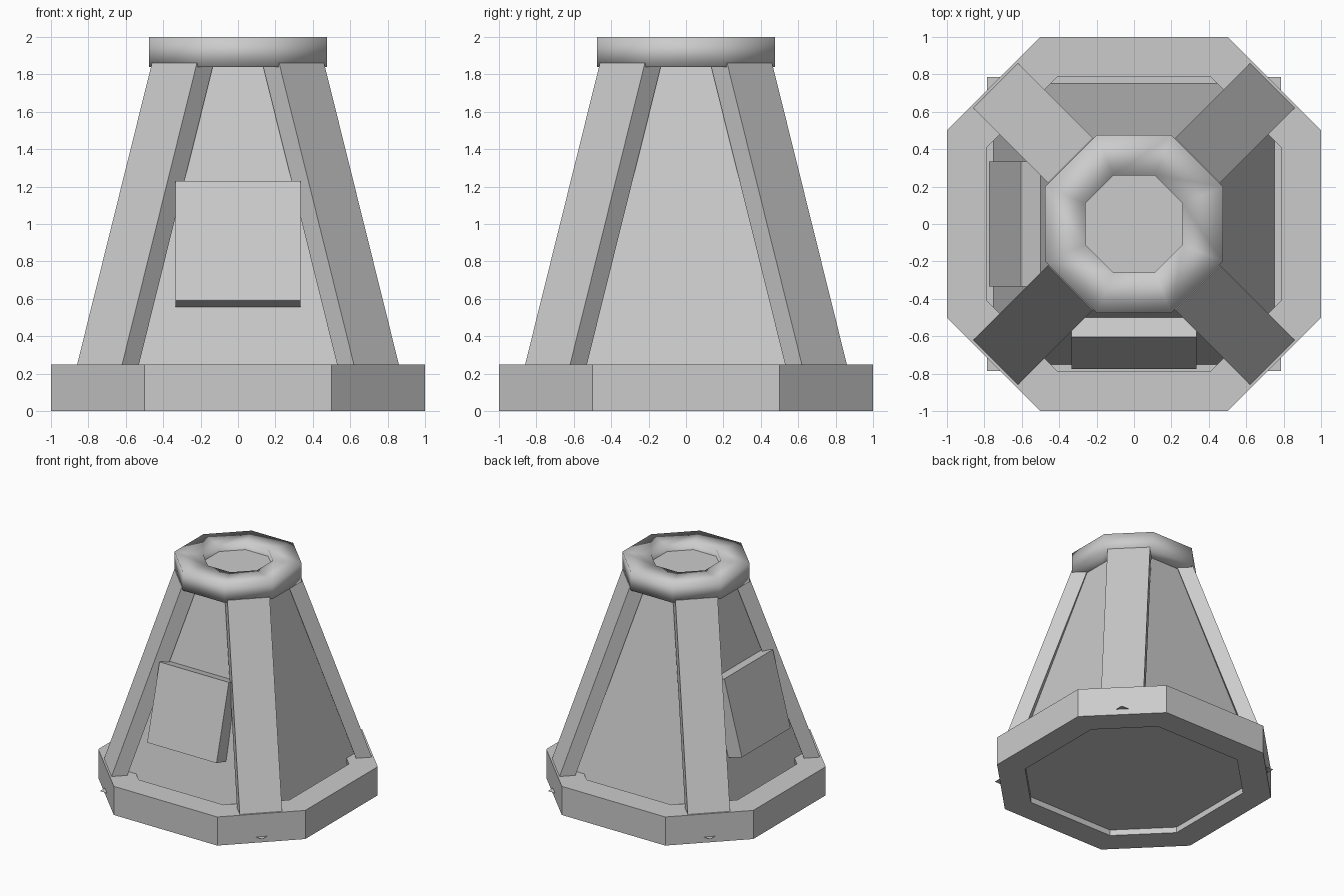
import bpy
from math import pi
from mathutils import Matrix

if "Cube" in bpy.data.objects:
    bpy.data.objects.remove(bpy.data.objects["Cube"])


def make(name, verts, faces, smooth=False):
    me = bpy.data.meshes.new(name)
    me.from_pydata(verts, [], faces)
    me.update()
    for p in me.polygons:
        p.use_smooth = smooth
    ob = bpy.data.objects.new(name, me)
    bpy.context.collection.objects.link(ob)
    return ob


def octagon(half, side, z):
    """Eight corners, counter-clockwise; side is half the length of each axis-facing edge."""
    return [(half, -side, z), (half, side, z), (side, half, z), (-side, half, z),
            (-half, side, z), (-half, -side, z), (-side, -half, z), (side, -half, z)]


def loft(name, rings, closed=False, caps=(), smooth=False):
    n = len(rings[0])
    verts = [v for r in rings for v in r]
    faces = []
    m = len(rings)
    for k in range(m if closed else m - 1):
        a, b = k * n, (k + 1) % m * n
        faces += [(a + i, a + (i + 1) % n, b + (i + 1) % n, b + i) for i in range(n)]
    if 'bottom' in caps:
        faces.append(tuple(reversed(range(n))))
    if 'top' in caps:
        faces.append(tuple(range((m - 1) * n, m * n)))
    return make(name, verts, faces, smooth)


# Octagonal base ring
loft("base_ring", [octagon(1, .5, 0), octagon(1, .5, .25),
                   octagon(.785, .41, .25), octagon(.785, .41, 0)], closed=True)

# Thin square floor inside the ring
s = .785
make("base_floor", [(-s, -s, .05), (s, -s, .05), (s, s, .05), (-s, s, .05)], [(3, 2, 1, 0)])

# Tapered body
loft("body", [octagon(.75, .72, .05), octagon(.363, .26, 1.84)], caps=('bottom', 'top'))

# Smooth-shaded crown ring and its recessed disc
loft("crown_ring", [octagon(.475, .2, 1.84), octagon(.475, .2, 2),
                    octagon(.26, .11, 2), octagon(.26, .11, 1.84)], closed=True, smooth=True)
make("crown_disc", octagon(.265, .11, 1.94), [tuple(range(8))])

# Four leaning corner ribs
def rib_section(z):
    out = 1.046 - .351 * (z - .25)
    return [(out - .127, -.17, z), (out, -.17, z), (out, .17, z), (out - .127, .17, z)]

for i in range(4):
    rib = loft(f"corner_rib_{i + 1}", [rib_section(.22), rib_section(1.86)], caps=('bottom', 'top'))
    rib.data.transform(Matrix.Rotation(pi / 4 + i * pi / 2, 4, 'Z'))

# Raised panels on the front and left faces
profile = [(-.775, .59), (-.605, 1.23), (-.474, 1.195), (-.644, .555)]
for name, angle in (("front_panel", 0), ("left_panel", -pi / 2)):
    panel = loft(name, [[(x, y, z) for y, z in profile] for x in (.335, -.335)],
                 caps=('bottom', 'top'))
    panel.data.transform(Matrix.Rotation(angle, 4, 'Z'))

# Make face directions consistent
import bmesh
for ob in bpy.context.collection.objects:
    if ob.name in ("base_floor", "crown_disc"):
        continue
    bm = bmesh.new()
    bm.from_mesh(ob.data)
    bmesh.ops.recalc_face_normals(bm, faces=bm.faces)
    bm.to_mesh(ob.data)
    bm.free()
